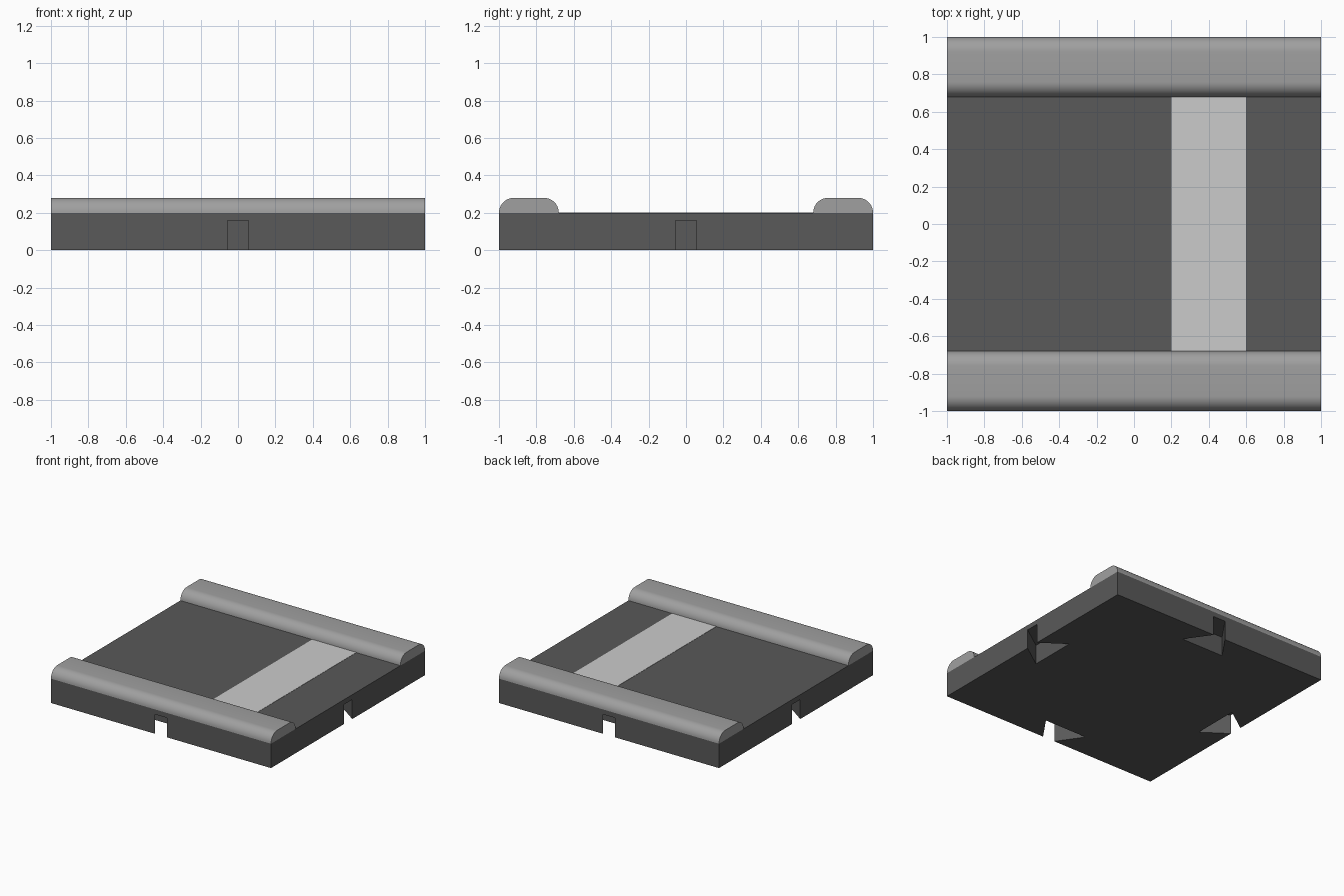
import bpy, bmesh
from math import sin, cos, pi

if "Cube" in bpy.data.objects:
    bpy.data.objects.remove(bpy.data.objects["Cube"])


def material(name, v):
    m = bpy.data.materials.new(name)
    m.diffuse_color = (v, v, v, 1)
    m.use_nodes = True
    m.node_tree.nodes["Principled BSDF"].inputs["Base Color"].default_value = m.diffuse_color
    return m


def prism(name, profile, vec, mat=None):
    """Extrude a closed 3D profile along vec."""
    bm = bmesh.new()
    face = bm.faces.new([bm.verts.new(p) for p in profile])
    geo = bmesh.ops.extrude_face_region(bm, geom=[face])["geom"]
    bmesh.ops.translate(bm, vec=vec, verts=[g for g in geo if isinstance(g, bmesh.types.BMVert)])
    bmesh.ops.recalc_face_normals(bm, faces=bm.faces)
    me = bpy.data.meshes.new(name)
    bm.to_mesh(me)
    bm.free()
    ob = bpy.data.objects.new(name, me)
    bpy.context.collection.objects.link(ob)
    if mat:
        me.materials.append(mat)
    return ob


def rect(x0, x1, y0, y1, z):
    return [(x0, y0, z), (x1, y0, z), (x1, y1, z), (x0, y1, z)]


asphalt = material("asphalt", 0.1)
concrete = material("concrete", 0.35)
paint = material("paint", 0.75)

# Road slab
slab = prism("road_slab", rect(-1, 1, -1, 1, 0), (0, 0, 0.2), asphalt)

# Dovetail clip pockets in the middle of each side, open at the bottom
dovetail = [(0.018, -1.05), (0.055, -1.0), (0.195, -0.8), (-0.195, -0.8), (-0.055, -1.0), (-0.018, -1.05)]
for i in range(4):
    c, s = (1, 0, -1, 0)[i], (0, 1, 0, -1)[i]
    pts = [(x * c - y * s, x * s + y * c, -0.1) for x, y in dovetail]
    cutter = prism(f"pocket_cutter_{i}", pts, (0, 0, 0.26), asphalt)
    cutter.hide_render = True
    cutter.hide_set(True)
    mod = slab.modifiers.new("pocket", 'BOOLEAN')
    mod.operation = 'DIFFERENCE'
    mod.solver = 'EXACT'
    mod.object = cutter

# Kerbs with rounded top edges along front and back
R, N = 0.08, 10
arc = [(R * cos(pi / 2 * k / N), R * sin(pi / 2 * k / N)) for k in range(N + 1)]
for side, name in ((-1, "front_kerb"), (1, "back_kerb")):
    prof = [(0.16 - R + a, b) for a, b in arc] + [(-0.16 + R - a, b) for a, b in reversed(arc)]
    kerb = prism(name, [(-1, side * 0.84 + y, 0.2 + z) for y, z in prof], (2, 0, 0), concrete)
    bpy.ops.object.select_all(action='DESELECT')
    bpy.context.view_layer.objects.active = kerb
    kerb.select_set(True)
    bpy.ops.object.shade_smooth_by_angle(angle=pi / 6)

# Painted stripe across the road
prism("painted_stripe", rect(0.2, 0.6, -0.68, 0.68, 0.199), (0, 0, 0.003), paint)
